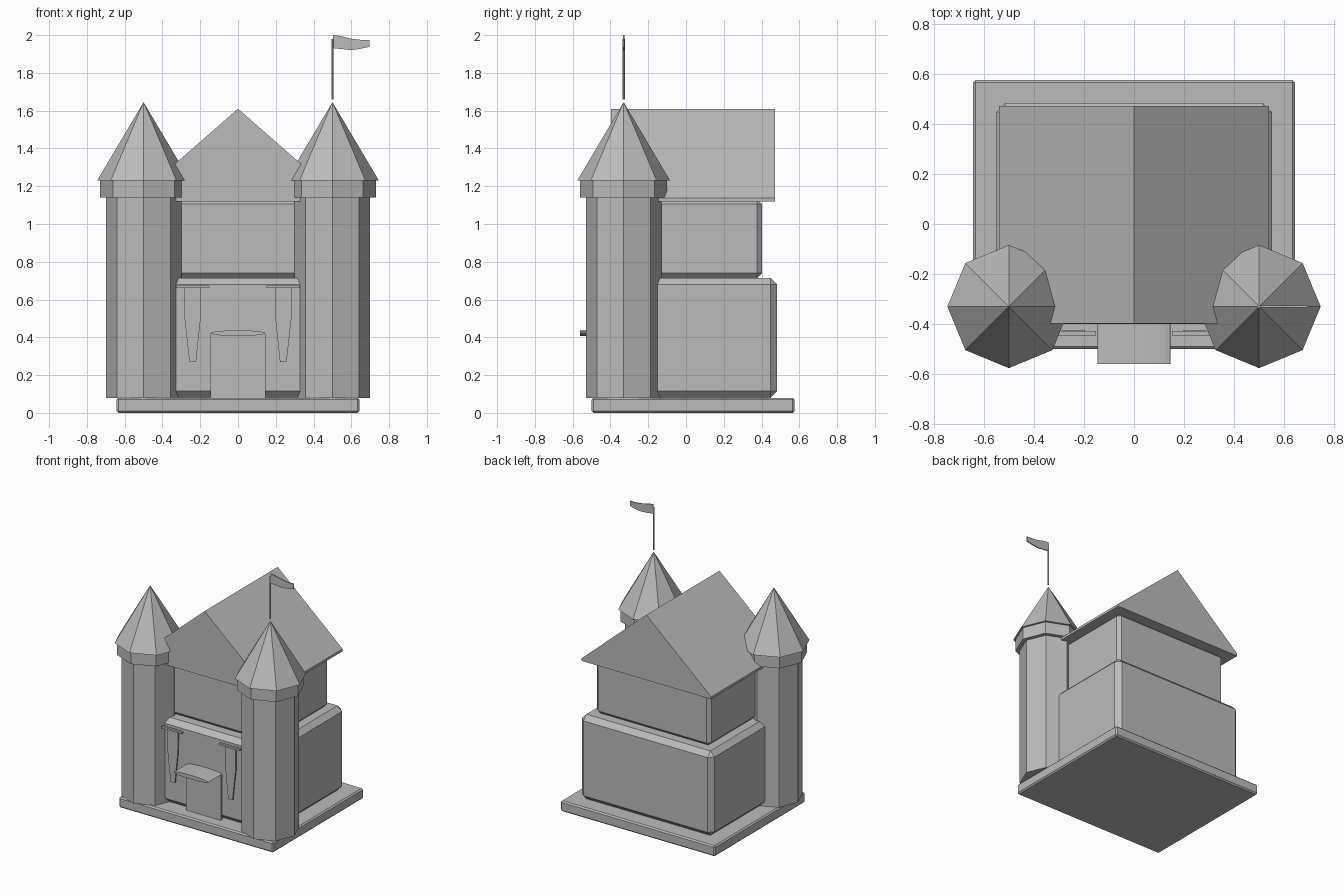
import bpy, bmesh, math

if "Cube" in bpy.data.objects:
    bpy.data.objects.remove(bpy.data.objects["Cube"])

stone = bpy.data.materials.new("stone_grey")
stone.diffuse_color = (0.5, 0.5, 0.5, 1)
stone.use_nodes = True
stone.node_tree.nodes["Principled BSDF"].inputs["Base Color"].default_value = stone.diffuse_color


def finish(name, bm):
    bmesh.ops.recalc_face_normals(bm, faces=bm.faces)
    mesh = bpy.data.meshes.new(name)
    bm.to_mesh(mesh)
    bm.free()
    mesh.materials.append(stone)
    ob = bpy.data.objects.new(name, mesh)
    bpy.context.collection.objects.link(ob)
    return ob


def box(name, lo, hi, bevel=0):
    """Box between two corners, with optional chamfered edges."""
    bm = bmesh.new()
    bmesh.ops.create_cube(bm, size=1)
    for v in bm.verts:
        v.co = [(a + b) / 2 + c * (b - a) for a, b, c in zip(lo, hi, v.co)]
    if bevel:
        bmesh.ops.bevel(bm, geom=bm.edges[:], offset=bevel, segments=1,
                        affect='EDGES', profile=0.5)
    return finish(name, bm)


def prism(name, profile, y0, y1):
    """Extrude an x-z outline from y0 to y1."""
    bm = bmesh.new()
    face = bm.faces.new([bm.verts.new((x, y0, z)) for x, z in profile])
    new = bmesh.ops.extrude_face_region(bm, geom=[face])["geom"]
    for v in new:
        if isinstance(v, bmesh.types.BMVert):
            v.co.y = y1
    return finish(name, bm)


def column(name, x, y, z0, z1, r0, r1, sides=8):
    """Upright column or cone with a corner pointing along +x."""
    bm = bmesh.new()
    rings = []
    for r, z in ((r0, z0), (r1, z1)):
        n = sides if r > 0 else 1
        rings.append([bm.verts.new((x + r * math.cos(2 * math.pi * i / sides),
                                    y + r * math.sin(2 * math.pi * i / sides), z))
                      for i in range(n)])
    low, high = rings
    bm.faces.new(low)
    if r1 > 0:
        bm.faces.new(high)
    for i in range(sides):
        j = (i + 1) % sides
        if r1 > 0:
            bm.faces.new((low[i], low[j], high[j], high[i]))
        else:
            bm.faces.new((low[i], low[j], high[0]))
    return finish(name, bm)


# Ground slab and the two storeys
box("base_slab", (-0.643, -0.5, 0), (0.643, 0.575, 0.08), 0.01)
box("lower_storey", (-0.552, -0.40, 0.08), (0.552, 0.483, 0.715), 0.036)
box("upper_storey", (-0.475, -0.32, 0.715), (0.475, 0.402, 1.13), 0.025)

# Gable roof with a thin eave edge
prism("gable_roof", [(-0.54, 1.12), (0.54, 1.12), (0.54, 1.138), (0, 1.61),
                     (-0.54, 1.138)], -0.398, 0.472)

# Corner towers and wall banners, mirrored left and right
for side, s in (("left", -1), ("right", 1)):
    x, y = 0.5 * s, -0.33
    column(side + "_tower", x, y, 0.08, 1.14, 0.2, 0.2)
    column(side + "_tower_collar", x, y, 1.14, 1.23, 0.23, 0.23)
    column(side + "_tower_roof", x, y, 1.23, 1.645, 0.246, 0)
    xs = sorted((0.152 * s, 0.325 * s))
    box(side + "_banner_rod", (xs[0], -0.446, 0.661), (xs[1], -0.428, 0.675))
    cloth = [(0.195, 0.668), (0.198, 0.5), (0.222, 0.27), (0.257, 0.27),
             (0.283, 0.5), (0.285, 0.668)]
    prism(side + "_banner", [(s * a, b) for a, b in cloth], -0.434, -0.424)

# Door and its lens-shaped canopy
box("door", (-0.145, -0.412, 0.08), (0.145, -0.39, 0.42))
lens = []
for i in range(13):
    a = math.pi * i / 12
    lens.append((-0.145 * math.cos(a), 0.422 + 0.015 * math.sin(a)))
for i in range(1, 12):
    a = math.pi * i / 12
    lens.append((0.145 * math.cos(a), 0.422 - 0.015 * math.sin(a)))
prism("door_canopy", lens, -0.56, -0.395)

# Flagpole and waving pennant
column("flagpole", 0.5, -0.33, 1.66, 1.98, 0.006, 0.006)
prism("flag", [(0.503, 2.0), (0.54, 1.996), (0.60, 1.981), (0.65, 1.975),
               (0.695, 1.975), (0.695, 1.938), (0.64, 1.926), (0.60, 1.921),
               (0.55, 1.926), (0.503, 1.931)], -0.334, -0.326)
